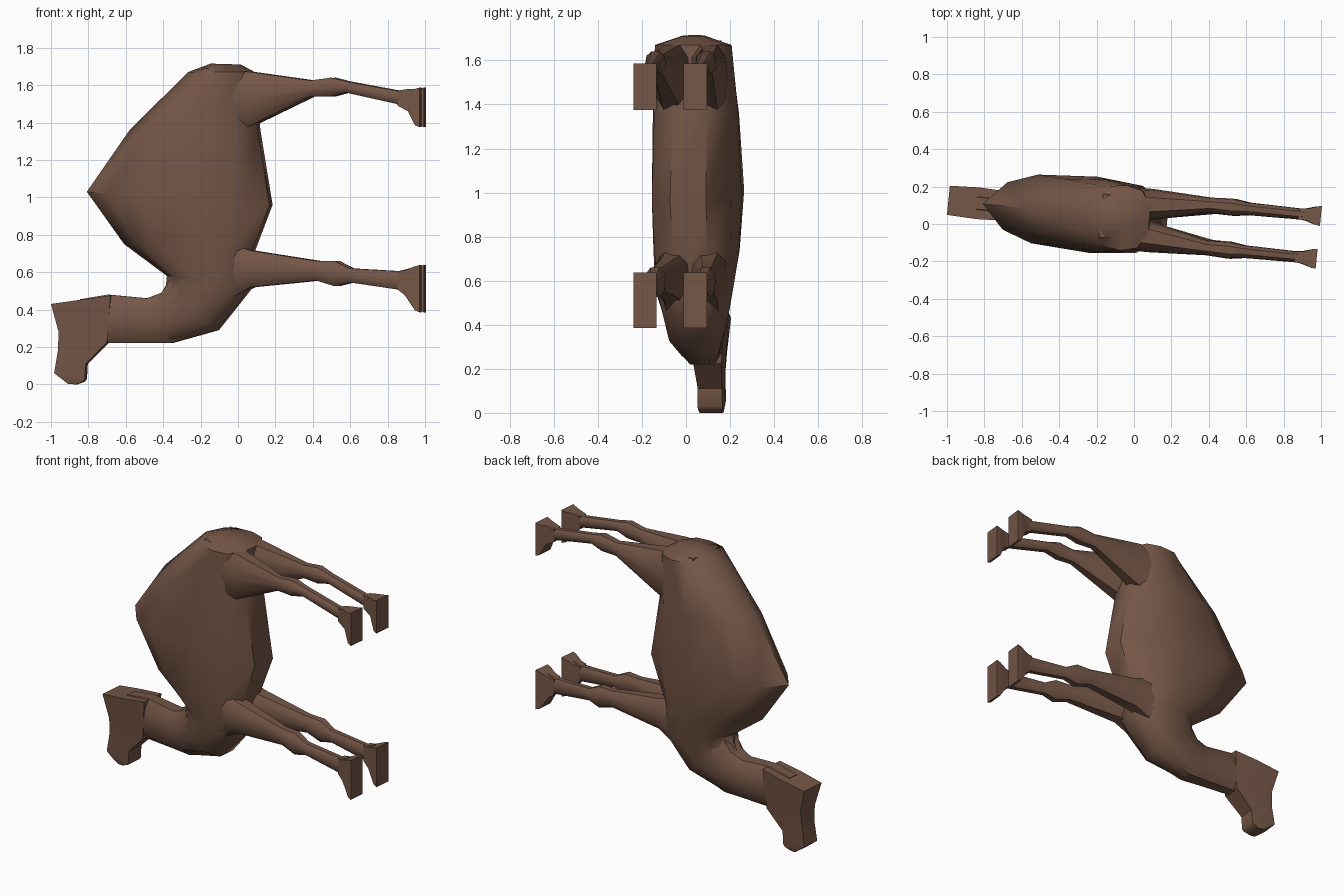
import bpy, bmesh, math
from mathutils import Matrix, Vector

brown = bpy.data.materials.new("brown_hide")
brown.diffuse_color = (0.175, 0.093, 0.062, 1)
LEAN = Matrix.Rotation(-0.1, 4, 'Z')   # whole animal leans slightly in plan
MID = 0.027                            # y of its plane of symmetry

# Half cross-sections: (position from first point to second, share of half width)
TORSO = [(0, 0), (0.12, 0.62), (0.28, 0.9), (0.6, 1), (0.85, 0.88), (1, 0.4)]
ROUND = [(0, 0.45), (0.2, 0.9), (0.5, 1), (0.8, 0.9), (1, 0.45)]
SQUARE = [(0, 0.92), (0.5, 1), (1, 0.92)]
BOX = [(0, 1), (1, 1)]


def loft(name, sections, shape, angle=40):
    """Skin sections (x1, z1, x2, z2, half width, y offset)."""
    bm = bmesh.new()
    rings = []
    for x1, z1, x2, z2, hw, off in sections:
        pts = [(t, w) for t, w in shape]
        pts += [(t, -w) for t, w in reversed(shape) if w > 0]
        rings.append([bm.verts.new(LEAN @ Vector(
            (x1 + (x2 - x1) * t, MID + off + w * hw, z1 + (z2 - z1) * t)))
            for t, w in pts])
    n = len(rings[0])
    for a, b in zip(rings, rings[1:]):
        for i in range(n):
            j = (i + 1) % n
            bm.faces.new((a[i], a[j], b[j], b[i]))
    bm.faces.new(rings[0])
    bm.faces.new(rings[-1])
    bmesh.ops.recalc_face_normals(bm, faces=bm.faces)
    me = bpy.data.meshes.new(name)
    bm.to_mesh(me)
    bm.free()
    me.materials.append(brown)
    ob = bpy.data.objects.new(name, me)
    bpy.context.collection.objects.link(ob)
    bpy.ops.object.select_all(action='DESELECT')
    ob.select_set(True)
    bpy.context.view_layer.objects.active = ob
    bpy.ops.object.shade_smooth_by_angle(angle=math.radians(angle))
    return ob


# Humped torso from rump to chest, bending into the lower neck
loft("torso", [
    (-0.15, 1.715, 0.01, 1.71, 0.05, 0),
    (-0.27, 1.67, 0.08, 1.67, 0.175, 0),
    (-0.585, 1.36, 0.11, 1.36, 0.195, 0),
    (-0.815, 1.03, 0.175, 0.96, 0.205, 0),
    (-0.615, 0.75, 0.08, 0.71, 0.195, 0),
    (-0.385, 0.58, 0.08, 0.53, 0.175, 0),
    (-0.39, 0.53, -0.11, 0.29, 0.135, 0),
    (-0.42, 0.48, -0.36, 0.22, 0.095, 0),
], TORSO, 50)

# Neck
loft("neck", [
    (-0.36, 0.56, -0.16, 0.29, 0.13, 0),
    (-0.41, 0.49, -0.36, 0.22, 0.10, 0),
    (-0.49, 0.46, -0.48, 0.22, 0.085, 0),
    (-0.70, 0.48, -0.72, 0.22, 0.07, 0),
    (-0.85, 0.455, -0.82, 0.23, 0.07, 0),
], ROUND)

# Head with the muzzle hanging down
loft("head", [
    (-1.00, 0.43, -0.68, 0.475, 0.085, 0),
    (-0.96, 0.28, -0.70, 0.225, 0.07, 0),
    (-0.965, 0.18, -0.815, 0.11, 0.06, 0),
    (-0.985, 0.06, -0.82, 0.03, 0.062, 0),
    (-0.94, 0.025, -0.83, 0.015, 0.06, 0),
    (-0.91, 0.002, -0.87, 0.0, 0.055, 0),
], SQUARE)

# Leg rows: x, low z, high z, half width, distance from the middle
HIND = [(-0.18, 1.30, 1.69, 0.08, 0.08), (0.08, 1.385, 1.67, 0.085, 0.085),
        (0.40, 1.54, 1.625, 0.04, 0.115), (0.51, 1.54, 1.64, 0.046, 0.115),
        (0.59, 1.56, 1.62, 0.034, 0.115), (0.86, 1.50, 1.57, 0.03, 0.115),
        (0.93, 1.47, 1.58, 0.03, 0.115)]
FORE = [(-0.18, 0.38, 0.80, 0.08, 0.08), (0.08, 0.52, 0.715, 0.08, 0.085),
        (0.43, 0.555, 0.66, 0.042, 0.112), (0.53, 0.525, 0.66, 0.046, 0.115),
        (0.61, 0.545, 0.62, 0.034, 0.115), (0.87, 0.507, 0.605, 0.03, 0.115),
        (0.93, 0.47, 0.62, 0.032, 0.115)]
HIND_FOOT = [(0.87, 1.49, 1.57, 0.028, 0.115), (0.925, 1.46, 1.58, 0.034, 0.115),
             (0.965, 1.385, 1.58, 0.05, 0.115), (0.99, 1.375, 1.587, 0.053, 0.115)]
FORE_FOOT = [(0.87, 0.507, 0.605, 0.028, 0.115), (0.91, 0.475, 0.61, 0.034, 0.115),
             (0.965, 0.395, 0.632, 0.05, 0.115), (0.99, 0.385, 0.638, 0.053, 0.115)]

for label, leg, foot in (("hind", HIND, HIND_FOOT), ("front", FORE, FORE_FOOT)):
    for side, s in (("left", 1), ("right", -1)):
        for part, rows, shape in (("leg", leg, ROUND), ("foot", foot, BOX)):
            loft(f"{label}_{part}_{side}",
                 [(x, lo, x, hi, hw, s * d) for x, lo, hi, hw, d in rows], shape)
